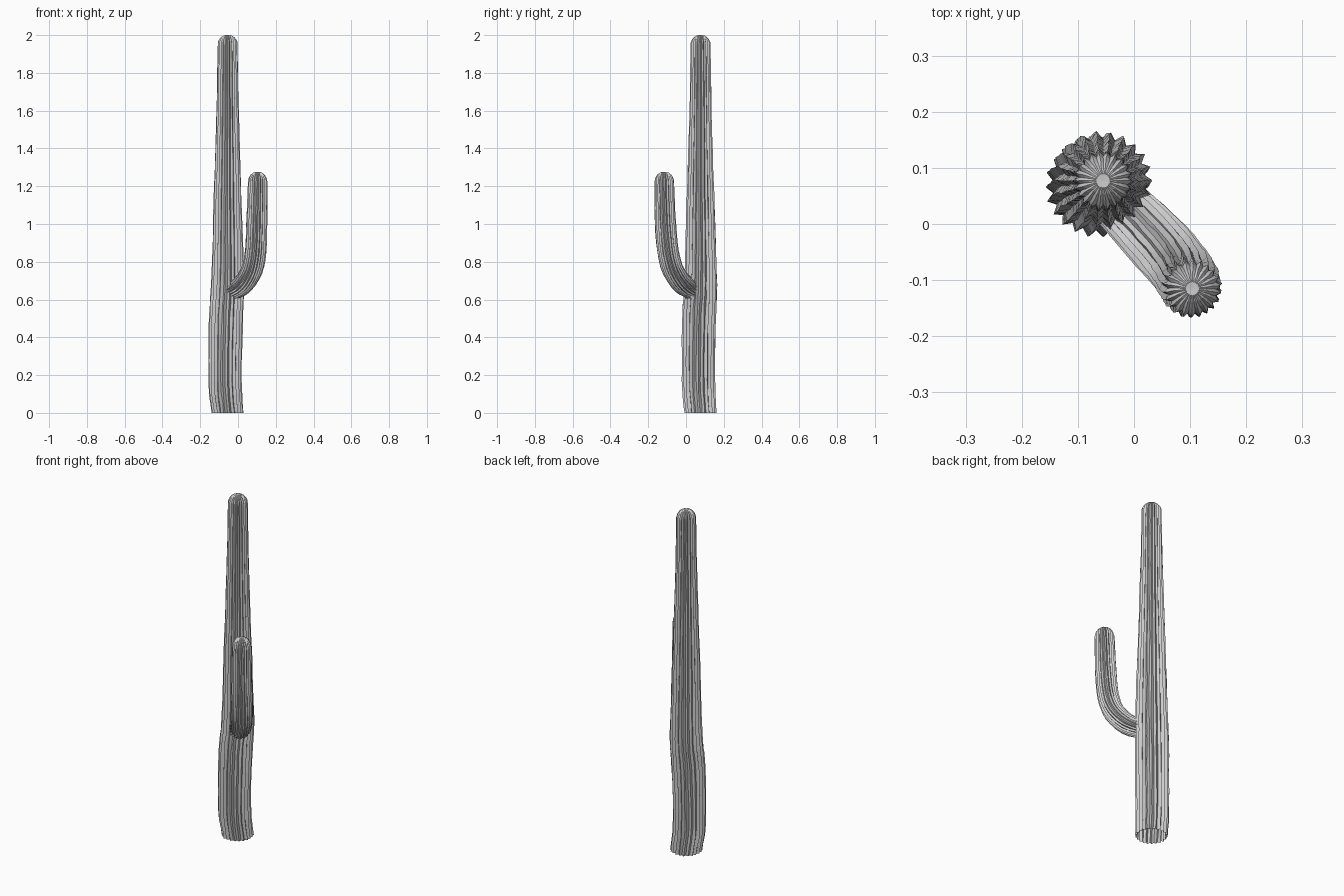
import bpy, bmesh, math, random
from mathutils import Vector

cube = bpy.data.objects.get("Cube")
if cube:
    bpy.data.objects.remove(cube)
random.seed(4)
RIBS = 22

grey = bpy.data.materials.new("cactus grey")
grey.use_nodes = True
color = (0.6, 0.6, 0.6, 1)
grey.diffuse_color = color
grey.node_tree.nodes["Principled BSDF"].inputs["Base Color"].default_value = color


def smooth_path(points, steps):
    """Catmull-Rom interpolation of (x, y, z, radius) points."""
    pts = [Vector(p) for p in points]
    pts = [2 * pts[0] - pts[1]] + pts + [2 * pts[-1] - pts[-2]]
    out = []
    for a, b, c, d in zip(pts, pts[1:], pts[2:], pts[3:]):
        for i in range(steps):
            t = i / steps
            out.append(b + (c - a) * t / 2 + (2 * a - 5 * b + 4 * c - d) * t * t / 2
                       + (3 * b - a - 3 * c + d) * t ** 3 / 2)
    return out + [pts[-2]]


def ribbed_stem(name, points, steps, dome):
    """Star-shaped tube along a path, open below and domed on top."""
    path = smooth_path(points, steps)
    tip = path[-1].copy()
    for i in range(1, 6):
        a = i / 6 * math.pi / 2
        path.append(Vector((tip.x, tip.y, tip.z + dome * math.sin(a), tip.w * math.cos(a))))
    bm = bmesh.new()
    rings = []
    side = Vector((1, 0, 0))
    for i, p in enumerate(path):
        ahead, behind = path[min(i + 1, len(path) - 1)], path[max(i - 1, 0)]
        axis = (ahead - behind).to_3d().normalized()
        if i == 0 and p.z < 0.01:
            axis = Vector((0, 0, 1))
        side = (side - axis * side.dot(axis)).normalized()
        other = axis.cross(side)
        ring = []
        for k in range(RIBS * 2):
            a = math.pi * k / RIBS + random.uniform(-0.02, 0.02)
            r = p.w * (0.85 if k % 2 else random.uniform(0.98, 1.02))
            ring.append(bm.verts.new(p.to_3d() + r * (side * math.cos(a) + other * math.sin(a))))
        rings.append(ring)
    for low, high in zip(rings, rings[1:]):
        for k in range(RIBS * 2):
            n = (k + 1) % (RIBS * 2)
            bm.faces.new((low[k], low[n], high[n], high[k]))
    # Slightly sunken crown
    crown = bm.verts.new((tip.x, tip.y, tip.z + dome * 0.95))
    for k in range(RIBS * 2):
        bm.faces.new((rings[-1][k], rings[-1][(k + 1) % (RIBS * 2)], crown))
    mesh = bpy.data.meshes.new(name)
    bm.to_mesh(mesh)
    bm.free()
    mesh.materials.append(grey)
    bpy.context.collection.objects.link(bpy.data.objects.new(name, mesh))


# Tall main stem with a gentle bend near the ground
ribbed_stem("trunk", [
    (-0.055, 0.076, 0, 0.085), (-0.069, 0.066, 0.17, 0.088),
    (-0.064, 0.069, 0.5, 0.09), (-0.055, 0.078, 0.68, 0.087),
    (-0.055, 0.077, 1.05, 0.076), (-0.055, 0.077, 1.4, 0.065),
    (-0.055, 0.077, 1.7, 0.057), (-0.055, 0.077, 1.95, 0.053)], 3, 0.052)

# Single arm curving outward and up
ribbed_stem("arm", [
    (-0.03, 0.04, 0.645, 0.05), (0.03, -0.02, 0.685, 0.056),
    (0.075, -0.07, 0.76, 0.057), (0.094, -0.096, 0.86, 0.057),
    (0.1, -0.11, 1.02, 0.056), (0.104, -0.115, 1.22, 0.052)], 3, 0.058)
